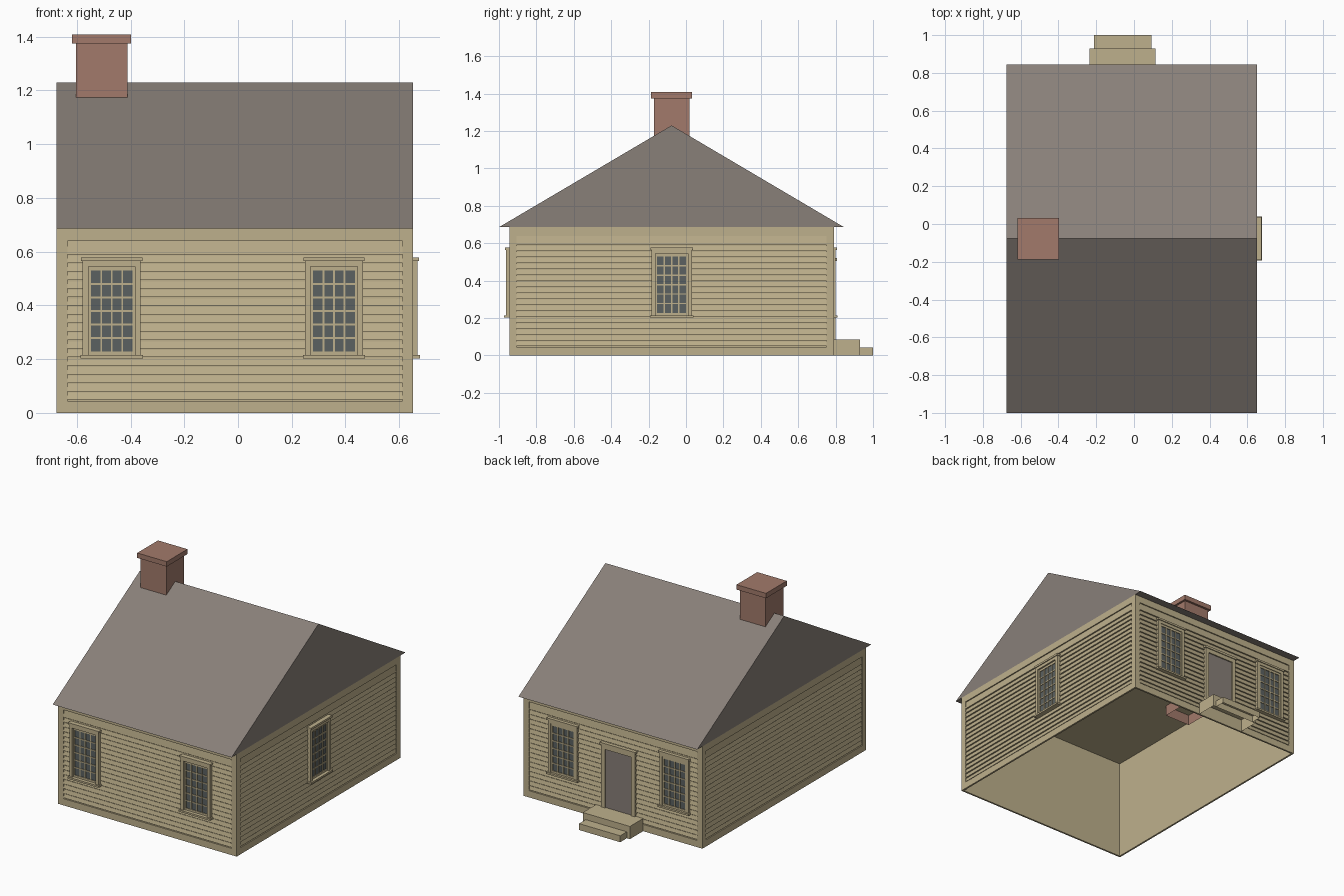
import bpy, bmesh

old = bpy.data.objects.get("Cube")
if old:
    bpy.data.objects.remove(old)


def material(name, rgb):
    """Flat colour from 0-255 display values, stored as linear."""
    lin = [((c / 255 + 0.055) / 1.055) ** 2.4 for c in rgb]
    m = bpy.data.materials.new(name)
    m.use_nodes = True
    m.diffuse_color = (*lin, 1)
    bsdf = m.node_tree.nodes["Principled BSDF"]
    bsdf.inputs["Base Color"].default_value = (*lin, 1)
    bsdf.inputs["Roughness"].default_value = 0.9
    return m


TAN = material("tan_paint", (190, 176, 140))
GREY = material("warm_grey", (137, 128, 121))
BRICK = material("brick_red", (162, 122, 107))
GLASS = material("window_glass", (91, 97, 97))

# House extents and the depth of the trim standing on the wall shell
X0, X1, Y0, Y1, TOP = -0.675, 0.652, -0.945, 0.79, 0.686
T = 0.012

# Each wall maps (along, height, outward) to model space
WALLS = {
    "front": lambda u, z, d: (u, Y0 + T - d, z),
    "back": lambda u, z, d: (u, Y1 - T + d, z),
    "left": lambda u, z, d: (X1 - T + d, u, z),
    "right": lambda u, z, d: (X0 + T - d, u, z),
}


def finish(name, bm, mat):
    bmesh.ops.recalc_face_normals(bm, faces=bm.faces[:])
    me = bpy.data.meshes.new(name)
    bm.to_mesh(me)
    bm.free()
    me.materials.append(mat)
    ob = bpy.data.objects.new(name, me)
    bpy.context.collection.objects.link(ob)
    return ob


def add_box(bm, place, u0, u1, z0, z1, d0, d1, d_top=None, bottom=True):
    """Box whose outer face may lean to depth d_top at its upper edge."""
    dt = d1 if d_top is None else d_top
    ring = [(d0, z0), (d1, z0), (dt, z1), (d0, z1)]
    a, b = ([bm.verts.new(place(u, z, d)) for d, z in ring] for u in (u0, u1))
    bm.faces.new(a)
    bm.faces.new(b)
    for i in range(4):
        if i or bottom:
            j = (i + 1) % 4
            bm.faces.new((a[i], a[j], b[j], b[i]))


def boxes(name, mat, place, items, **kw):
    bm = bmesh.new()
    for it in items:
        add_box(bm, place, *it, **kw)
    return finish(name, bm, mat)


def plain(u, z, d):
    return (u, d, z)


# Wall shell, open underneath
boxes("wall_shell", TAN, plain,
      [(X0 + T, X1 - T, 0, TOP - 0.005, Y0 + T, Y1 - T)], bottom=False)

# Border boards and lapped siding on every wall
SIDE, LOW, HIGH = 0.04, 0.045, 0.64
FIRST, PITCH, COUNT, GAP = 0.075, 0.0319, 17, 0.005
for wall, place in WALLS.items():
    if wall in ("front", "back"):
        a, b, i0, i1 = X0, X1, X0 + SIDE, X1 - SIDE
    else:
        a, b, i0, i1 = Y0 + T, Y1 - T, Y0 + SIDE, Y1 - SIDE
    boxes(wall + "_border_boards", TAN, place, [
        (a, i0, 0, TOP, 0, T), (i1, b, 0, TOP, 0, T),
        (i0, i1, 0, LOW, 0, T), (i0, i1, HIGH, TOP, 0, T)])
    edges = [LOW] + [FIRST + PITCH * k for k in range(COUNT)] + [HIGH]
    bm = bmesh.new()
    for lo, hi in zip(edges, edges[1:]):
        add_box(bm, place, i0, i1, lo + GAP, hi, 0, 0.01, d_top=0.004)
    finish(wall + "_siding", bm, TAN)


def window(name, place, c, out):
    """Sash window with four by six panes, centred at c along the wall."""
    lo, hi, half, cas = 0.215, 0.565, 0.108, 0.021
    ph, pz0, pz1 = 0.078, 0.228, 0.53
    sash = half - cas
    boxes(name + "_glass", GLASS, place,
          [(c - sash, c + sash, lo, 0.545, 0, T)])
    # Casing, cap and sill
    parts = [(c - half, c - sash, lo, hi, 0, out),
             (c + sash, c + half, lo, hi, 0, out),
             (c - sash, c + sash, 0.545, hi, 0, out),
             (c - half - 0.006, c + half + 0.006, hi, 0.578, 0, out + 0.006),
             (c - half - 0.008, c + half + 0.008, 0.203, lo, 0, out + 0.01)]
    boxes(name + "_casing", TAN, place, parts)
    # Sash rim and glazing bars
    d = T + 0.005
    bars = [(c - sash, c - ph, lo, 0.545, T, d),
            (c + ph, c + sash, lo, 0.545, T, d),
            (c - ph, c + ph, lo, pz0, T, d),
            (c - ph, c + ph, pz1, 0.545, T, d)]
    w = 0.0035
    for k in range(1, 4):
        u = c - ph + 2 * ph * k / 4
        bars.append((u - w, u + w, pz0, pz1, T, d))
    for k in range(1, 6):
        z = pz0 + (pz1 - pz0) * k / 6
        bars.append((c - ph, c + ph, z - w, z + w, T, d - 0.001))
    boxes(name + "_sash", TAN, place, bars)


for wall, out in (("front", 0.03), ("back", 0.022)):
    window(wall + "_window_a", WALLS[wall], -0.47, out)
    window(wall + "_window_b", WALLS[wall], 0.357, out)
window("left_window", WALLS["left"], -0.077, 0.028)

# Back door with casing
DC, DH, DP, SILL = -0.055, 0.125, 0.097, 0.085
back = WALLS["back"]
boxes("back_door", GREY, back, [(DC - DP, DC + DP, SILL, 0.48, 0, T + 0.002)])
boxes("door_casing", TAN, back, [
    (DC - DH, DC - DP, SILL, 0.505, 0, 0.022),
    (DC + DP, DC + DH, SILL, 0.505, 0, 0.022),
    (DC - DP, DC + DP, 0.478, 0.505, 0, 0.022),
    (DC - DH - 0.007, DC + DH + 0.007, 0.505, 0.52, 0, 0.028)])

# Two hollow steps at the door
boxes("upper_step", TAN, plain, [(-0.235, 0.115, 0, SILL, Y1, 0.93)], bottom=False)
boxes("lower_step", TAN, plain, [(-0.212, 0.093, 0, 0.043, 0.93, 1.0)], bottom=False)

# Gable roof as one prism
bm = bmesh.new()
profile = [(-1.0, TOP), (0.845, TOP), (-0.077, 1.23)]
ends = [[bm.verts.new((x, y, z)) for y, z in profile] for x in (X0, X1)]
for e in ends:
    bm.faces.new(e)
for i in range(3):
    j = (i + 1) % 3
    bm.faces.new((ends[0][i], ends[0][j], ends[1][j], ends[1][i]))
finish("gable_roof", bm, GREY)

# Chimney reaching down through the ceiling
boxes("chimney_shaft", BRICK, plain, [(-0.602, -0.412, 0.61, 1.38, -0.172, 0.018)],
      bottom=False)
boxes("chimney_cap", BRICK, plain, [(-0.617, -0.398, 1.375, 1.408, -0.187, 0.033)])
